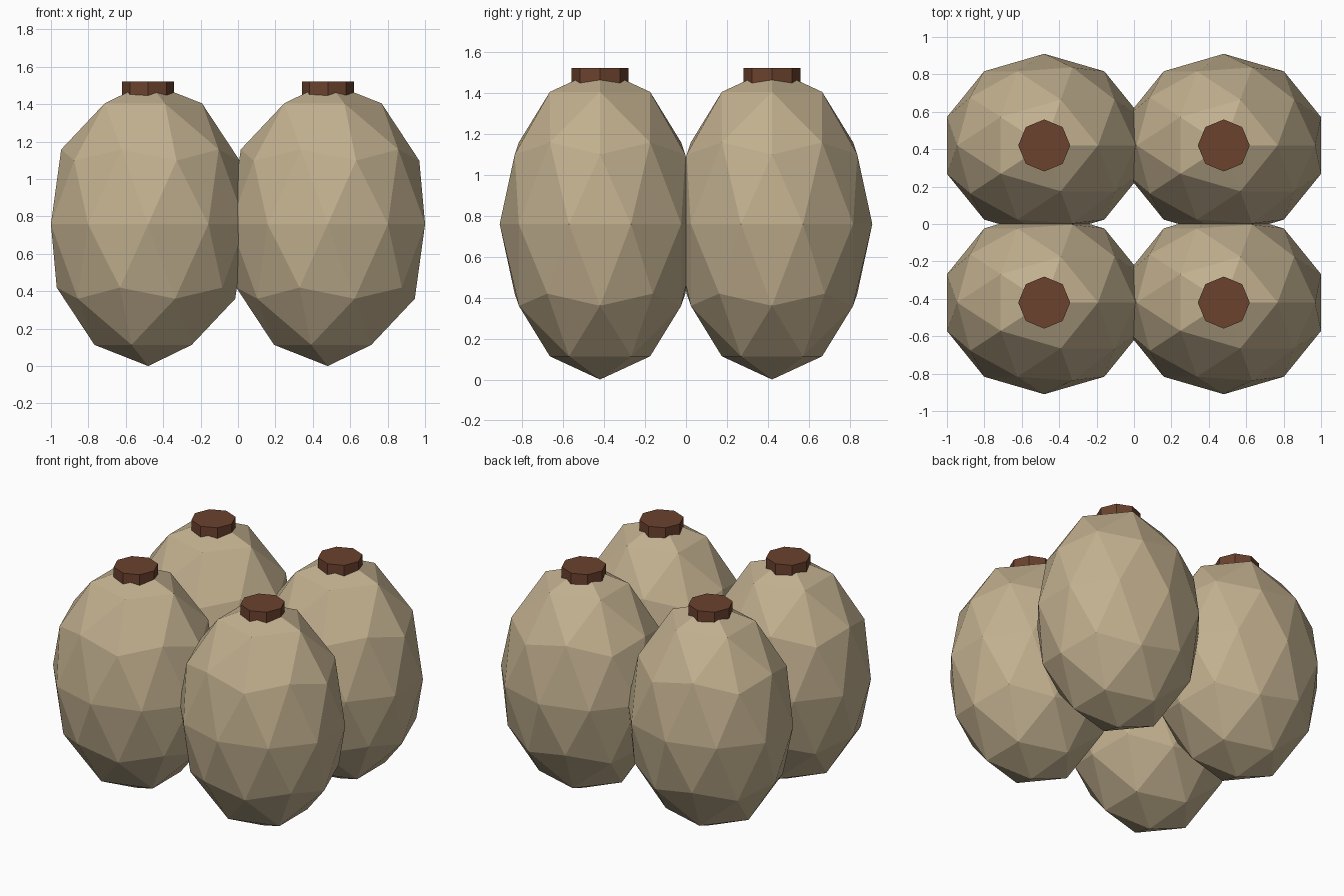
import bpy

if "Cube" in bpy.data.objects:
    bpy.data.objects.remove(bpy.data.objects["Cube"])


def material(name, color):
    m = bpy.data.materials.new(name)
    m.diffuse_color = (*color, 1.0)
    m.use_nodes = True
    m.node_tree.nodes["Principled BSDF"].inputs["Base Color"].default_value = m.diffuse_color
    return m


cloth = material("tan_cloth", (0.539, 0.434, 0.275))
tie = material("brown_tie", (0.147, 0.054, 0.027))


def finish(name, mat):
    obj = bpy.context.object
    obj.name = name
    obj.data.materials.append(mat)
    return obj


CX, CY = 0.48, 0.42            # sack spacing
RX, RY, RZ = 0.547, 0.49, 0.759  # sack radii
TOP, BOTTOM = 1.521, 1.435     # tie heights

for row, y in (("front", -CY), ("back", CY)):
    for side, x in (("left", -CX), ("right", CX)):
        # Faceted egg-shaped sack
        bpy.ops.mesh.primitive_ico_sphere_add(subdivisions=2, radius=1, location=(x, y, RZ))
        sack = finish(f"sack_{row}_{side}", cloth)
        sack.scale = (RX, RY, RZ)

        # Octagonal tie on top
        bpy.ops.mesh.primitive_cylinder_add(vertices=8, radius=0.139, depth=TOP - BOTTOM,
                                            location=(x, y, (TOP + BOTTOM) / 2))
        finish(f"tie_{row}_{side}", tie)
